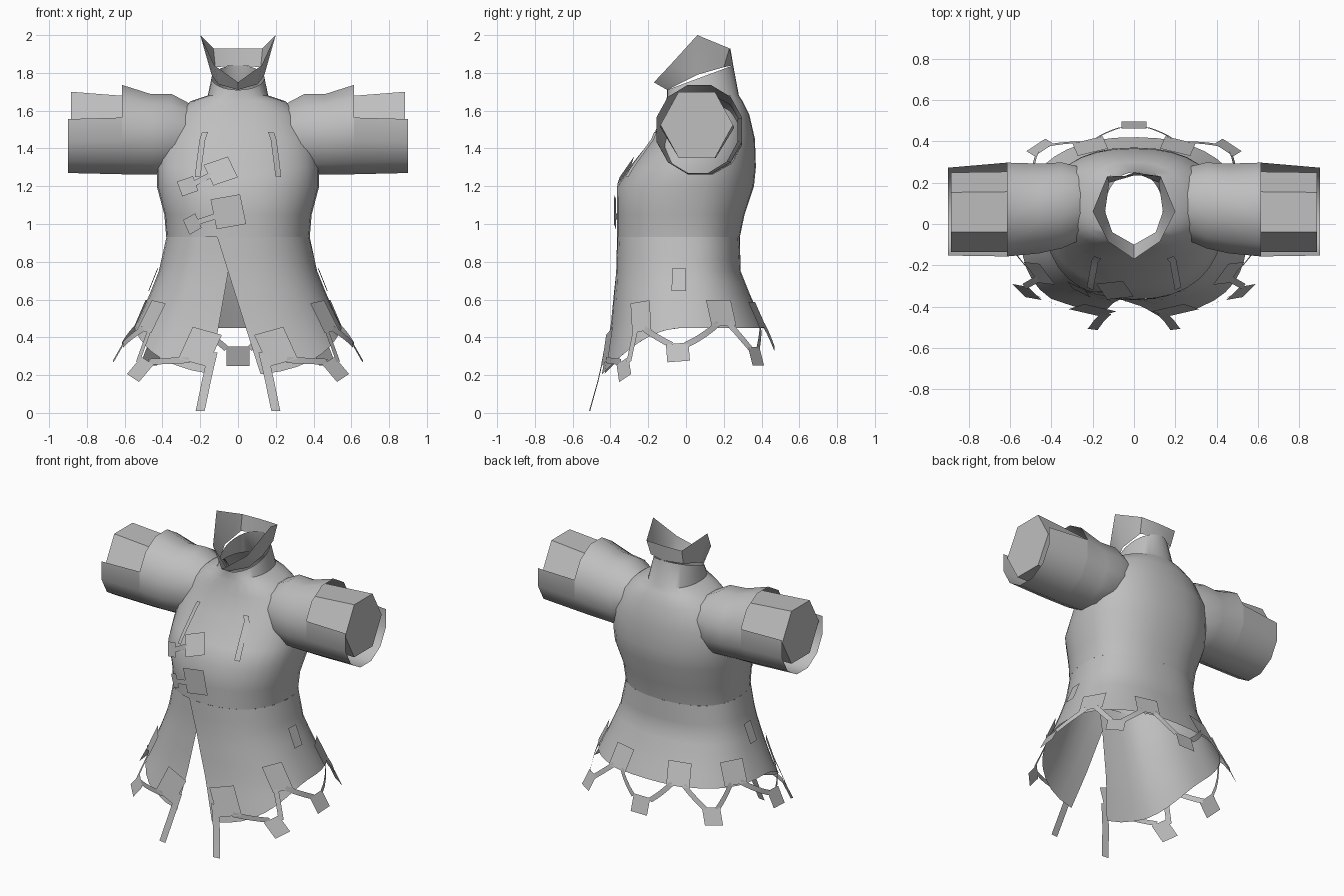
import bpy, bmesh
from math import sin, cos, pi, radians, asin, copysign
from mathutils import Vector

cube = bpy.data.objects.get("Cube")
if cube:
    bpy.data.objects.remove(cube, do_unlink=True)

cloth = bpy.data.materials.new("grey_cloth")
cloth.use_nodes = True
GREY = (0.52, 0.52, 0.52, 1)
cloth.diffuse_color = GREY
cloth.node_tree.nodes["Principled BSDF"].inputs["Base Color"].default_value = GREY

# Body profile: height, half width, front y, back y, middle y
PROFILE = [
    (0.0, .75, -.51, .56, 0), (.2, .69, -.45, .50, 0), (.45, .55, -.40, .42, 0),
    (.6, .48, -.385, .35, 0), (.75, .42, -.37, .29, 0), (.93, .38, -.365, .285, 0),
    (1.05, .39, -.365, .31, 0), (1.2, .43, -.365, .36, .02), (1.3, .43, -.30, .37, .05),
    (1.45, .42, -.18, .365, .08), (1.58, .34, -.125, .335, .09),
    (1.65, .25, -.105, .30, .09), (1.68, .16, -.10, .28, .08)]
WAIST = .93
POWER = .87


def section(z):
    for low, high in zip(PROFILE, PROFILE[1:]):
        if z <= high[0]:
            break
    t = (z - low[0]) / (high[0] - low[0])
    return [p + (q - p) * t for p, q in zip(low, high)][1:]


def bend(v):
    return copysign(abs(v) ** POWER, v)


def body(a, z, off=0.0):
    """Point on the garment; angle 0 is the front, a quarter turn is +x."""
    hw, yf, yb, yc = section(z)
    depth = yc - yf if cos(a) > 0 else yb - yc
    return Vector((hw * bend(sin(a)) + off * sin(a),
                   yc - depth * bend(cos(a)) - off * cos(a), z))


def front_angle(x, z):
    s = x / section(z)[0]
    return asin(copysign(abs(s) ** (1 / POWER), s))


def make(name, verts, faces):
    mesh = bpy.data.meshes.new(name)
    mesh.from_pydata([tuple(v) for v in verts], [], faces)
    bm = bmesh.new()
    bm.from_mesh(mesh)
    bmesh.ops.recalc_face_normals(bm, faces=bm.faces)
    bm.to_mesh(mesh)
    bm.free()
    mesh.materials.append(cloth)
    obj = bpy.data.objects.new(name, mesh)
    bpy.context.collection.objects.link(obj)
    obj.select_set(True)
    bpy.context.view_layer.objects.active = obj
    return obj


def loft(name, rings, closed=True, cap=False):
    n = len(rings[0])
    faces = []
    for r in range(len(rings) - 1):
        for i in range(n if closed else n - 1):
            j = (i + 1) % n
            faces.append((r * n + i, r * n + j, (r + 1) * n + j, (r + 1) * n + i))
    if cap:
        faces.append(tuple(range((len(rings) - 1) * n, len(rings) * n)))
    return make(name, [v for ring in rings for v in ring], faces)


def plate(name, a, z, w, h, turn=0):
    """Flat patch resting on the garment."""
    c = body(a, z, .012)
    u = (body(a + .02, z) - body(a - .02, z)).normalized()
    v = (body(a, z + .02) - body(a, z - .02)).normalized()
    p, q = u * cos(turn) + v * sin(turn), v * cos(turn) - u * sin(turn)
    return make(name, [c + p * i * w / 2 + q * j * h / 2
                       for i, j in ((-1, -1), (1, -1), (1, 1), (-1, 1))], [(0, 1, 2, 3)])


def ribbon(name, start, end, width, steps=4):
    """Narrow band following the garment between two (angle, height) points."""
    rows = []
    for k in range(steps + 1):
        t = k / steps
        a, z = (s + (e - s) * t for s, e in zip(start, end))
        c = body(a, z, .014)
        u = (body(a + .02, z) - body(a - .02, z)).normalized()
        v = (body(end[0], end[1]) - body(start[0], start[1])).normalized()
        n = Vector((sin(a), -cos(a), 0))
        side = n.cross(v).normalized() if abs(v.z) < .95 else u
        rows.append([c - side * width / 2, c + side * width / 2])
    return loft(name, rows, closed=False)


# Torso up to the tilted neck opening
COLS = 32
turns = [2 * pi * i / COLS for i in range(COLS)]
rings = [[body(a, row[0]) for a in turns] for row in PROFILE if row[0] >= WAIST]
rings.append([Vector((.14 * sin(a), .075 - .175 * cos(a), 1.775 - .065 * cos(a)))
              for a in turns])
loft("torso", rings)

# Skirt: one sheet whose two front edges overlap and then part
rows = []
for r in range(9):
    t = r / 8
    zf = WAIST + t * (.2 - WAIST)
    a0 = front_angle(-.11 + .23 * t, zf)
    a1 = 2 * pi + front_angle(-.02 - .13 * t, zf)
    row = []
    for i in range(COLS + 9):
        u = i / (COLS + 8)
        a = a0 + (a1 - a0) * u
        hem = .45 - .25 * max(0, cos(a)) ** 2
        row.append(body(a, WAIST + t * (hem - WAIST), -.012 if u > .93 else 0))
    rows.append(row)
loft("skirt", rows, closed=False)

# Collar with raised side points and a dipped front tip
half_base = [(0, .25, 1.84), (.12, .2, 1.83), (.14, .06, 1.79), (.105, -.04, 1.74), (0, -.1, 1.71)]
half_top = [(0, .235, 1.93), (.13, .23, 1.93), (.2, .06, 2.0), (.125, -.085, 1.84), (0, -.17, 1.75)]


def mirrored(half):
    return half + [(-x, y, z) for x, y, z in half[-2:0:-1]]


loft("collar", [mirrored(half_base), mirrored(half_top)])


def arm_ring(side, x, cy, cz, ry, rz, angles):
    return [(side * x, cy + ry * cos(radians(d)), cz + rz * sin(radians(d))) for d in angles]


for side, label in ((1, "left"), (-1, "right")):
    # Sleeve, its lower cuff and the closed inner sleeve
    full = range(15, 375, 30)
    loft(label + "_sleeve", [arm_ring(side, *s, full) for s in (
        (.25, .10, 1.48, .18, .16), (.35, .09, 1.475, .215, .22),
        (.46, .075, 1.475, .225, .22), (.615, .07, 1.5, .235, .245))])
    lower = range(165, 376, 30)
    loft(label + "_cuff", [arm_ring(side, *s, lower) for s in (
        (.615, .07, 1.5, .235, .245), (.9, .06, 1.495, .22, .233))], closed=False)
    loft(label + "_inner_sleeve", [arm_ring(side, *s, range(0, 360, 60)) for s in (
        (.5, .06, 1.51, .195, .185), (.885, .057, 1.525, .192, .202))], cap=True)

    # Hem patches joined by hanging tabs and straps
    patches = [(16, .35, .17, .18, -15), (57, .51, .13, .17, -8),
               (115, .53, .15, .15, 0), (159.5, .52, .15, .15, 0)]
    tabs = [(46.5, .23, .11, .11, 25), (86, .32, .12, .11, 5),
            (138, .30, .11, .11, 0), (180, .30, .12, .11, 0)]
    for d, z, w, h, turn in patches:
        plate(label + "_hem_patch", side * radians(d), z, w, h, -side * radians(turn))
    for d, z, w, h, turn in tabs:
        if side > 0 or d < 180:
            plate(label + "_hanging_tab", side * radians(d), z, w, h, side * radians(turn))
    for k, (d, z, *_) in enumerate(tabs):
        ends = [(patches[k], -4)]
        if k < 3:
            ends.append((patches[k + 1], 4))
        for (pd, pz, pw, ph, _), lean in ends:
            ribbon(label + "_hem_strap", (side * radians(pd - lean), pz - ph / 2 + .02),
                   (side * radians(d + lean), z + .04), .032)
    ribbon(label + "_front_tail", (side * radians(9.5), .32), (side * radians(12.5), .01), .048)

    # Hip patch and chest strip
    plate(label + "_hip_patch", side * radians(86), .705, .075, .13)
    ribbon(label + "_chest_strip", (front_angle(side * .17, 1.485), 1.485),
           (front_angle(side * .207, 1.25), 1.25), .034, 6)

# Front fastenings: large flap, small flap and a short link
for x, z, size, turn, sx, sz, sw, sturn in (
        (-.09, 1.28, .14, 22, -.26, 1.2, .105, 17),
        (-.05, 1.065, .16, 10, -.235, 1.0, .085, 25)):
    plate("fastening_flap", front_angle(x, z), z, size, size, radians(turn))
    plate("fastening_tab", front_angle(sx, sz), sz, sw, .085, radians(sturn))
    ribbon("fastening_link", (front_angle(sx + .03, sz + .01), sz + .01),
           (front_angle(x - .05, z - .02), z - .02), .03)

bpy.ops.object.shade_smooth_by_angle(angle=radians(40))
